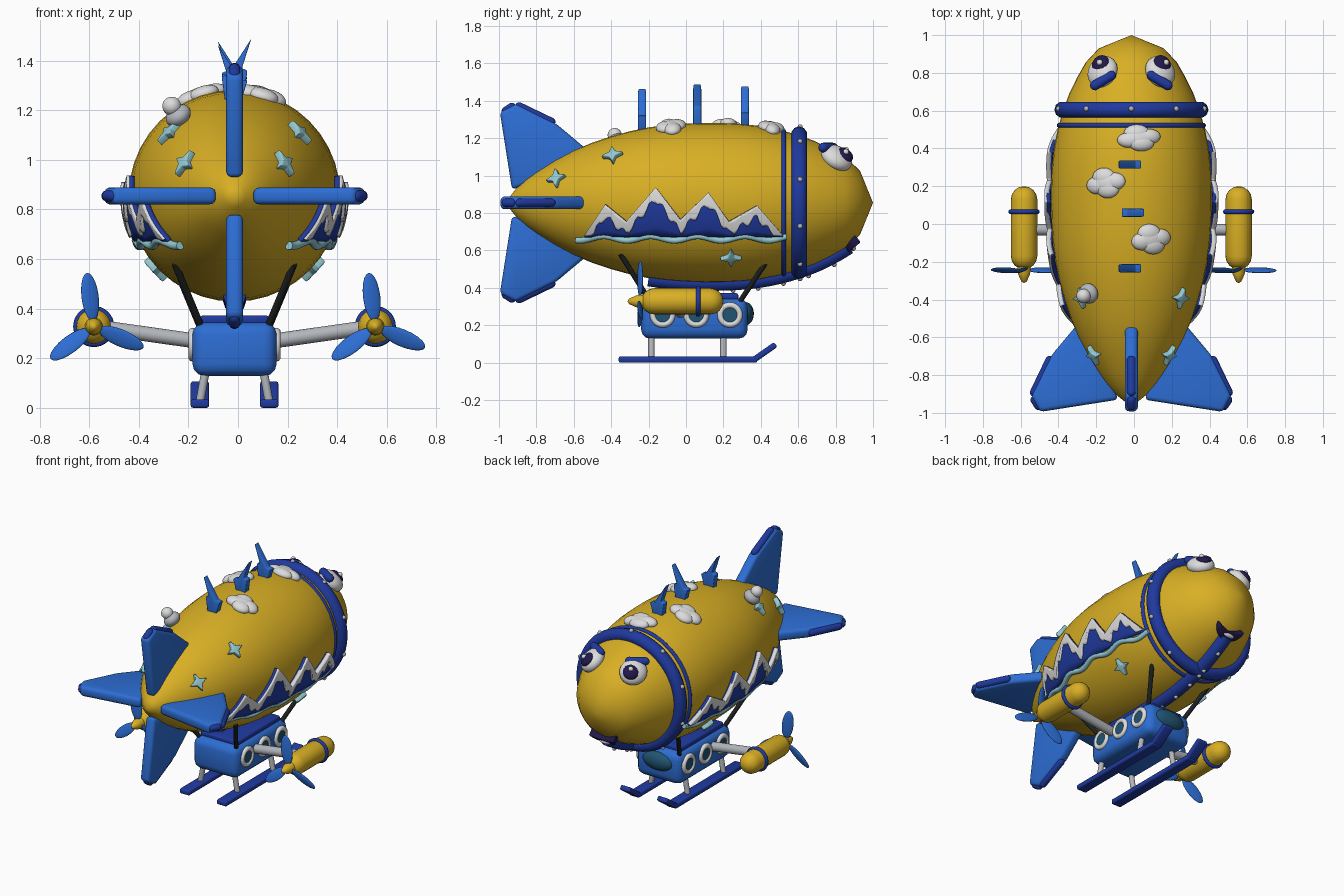
import bpy, bmesh, math
from math import sin, cos, pi, radians, sqrt
from mathutils import Matrix, Vector as V

if "Cube" in bpy.data.objects:
    bpy.data.objects.remove(bpy.data.objects["Cube"])

def material(name, *rgb):
    m = bpy.data.materials.new(name)
    m.use_nodes = True
    m.diffuse_color = (*rgb, 1)
    bsdf = next(n for n in m.node_tree.nodes if n.type == 'BSDF_PRINCIPLED')
    bsdf.inputs["Base Color"].default_value = (*rgb, 1)
    return m

YELLOW = material("golden yellow", .69, .43, .018)
BLUE = material("bright blue", .026, .155, .66)
DARK = material("dark blue", .014, .042, .35)
NAVY = material("ink navy", .015, .01, .07)
WHITE = material("white", .72, .72, .72)
SILVER = material("silver", .45, .47, .5)
CYAN = material("pale cyan", .3, .6, .66)
GLASS = material("teal glass", .015, .09, .17)
BLACK = material("black rope", .013, .016, .016)

CZ = .855          # height of the hull axis
X0 = -.014         # sideways offset of the whole airship
parts = []

def add(name, data, mat, mtx=None):
    ob = bpy.data.objects.new(name, data)
    bpy.context.scene.collection.objects.link(ob)
    data.materials.append(mat)
    ob.matrix_basis = mtx or Matrix()
    parts.append(ob)
    return ob

def finish(name, bm, mat, mtx=None, angle=40):
    bmesh.ops.remove_doubles(bm, verts=bm.verts, dist=1e-5)
    bmesh.ops.recalc_face_normals(bm, faces=bm.faces)
    me = bpy.data.meshes.new(name)
    bm.to_mesh(me)
    bm.free()
    for p in me.polygons:
        p.use_smooth = True
    me.set_sharp_from_angle(angle=radians(angle))
    return add(name, me, mat, mtx)

def frame(p, n, up=(0, 0, 1)):
    """Placement with local z along n and local y towards up."""
    n = V(n).normalized()
    x = V(up).cross(n)
    if x.length < .01:
        x = V((0, 1, 0)).cross(n)
    x.normalize()
    m = Matrix((x, n.cross(x), n)).transposed().to_4x4()
    return Matrix.Translation(V(p)) @ m

def sheet(name, rows, mat, thick=0, mtx=None, angle=40):
    bm = bmesh.new()
    grid = [[bm.verts.new(p) for p in r] for r in rows]
    for a, b in zip(grid, grid[1:]):
        for i in range(len(a) - 1):
            bm.faces.new((a[i], a[i + 1], b[i + 1], b[i]))
    ob = finish(name, bm, mat, mtx, angle)
    if thick:
        mod = ob.modifiers.new("thickness", 'SOLIDIFY')
        mod.thickness, mod.offset = thick, 0
    return ob

def lathe(name, prof, mat, mtx, n=24, angle=40):
    """Turn (height, radius) points around local z."""
    rows = [[(r * cos(2 * pi * k / n), r * sin(2 * pi * k / n), h)
             for k in range(n + 1)] for h, r in prof]
    return sheet(name, rows, mat, 0, mtx, angle)

def ring(name, R, r, mat, mtx, n=32):
    prof = [(r * sin(pi * k / 5), R + r * cos(pi * k / 5)) for k in range(11)]
    return lathe(name, prof, mat, mtx, n, 60)

def rod(name, a, b, r, mat, cap=0):
    L = (V(b) - V(a)).length
    arc = [(1 - cos(pi * k / 8), sin(pi * k / 8)) for k in range(5)]
    if cap:
        prof = [(r * h, r * q) for h, q in arc] + [(L - r * h, r * q) for h, q in arc[::-1]]
    else:
        prof = [(0, 0), (0, r), (L, r), (L, 0)]
    return lathe(name, prof, mat, frame(a, V(b) - V(a)), 20)

def ball(name, size, mat, mtx):
    bm = bmesh.new()
    bmesh.ops.create_uvsphere(bm, u_segments=20, v_segments=12, radius=1)
    bmesh.ops.scale(bm, vec=size, verts=bm.verts)
    return finish(name, bm, mat, mtx, 60)

def box(name, lo, hi, mat, bevel=.01, mtx=None):
    bm = bmesh.new()
    bmesh.ops.create_cube(bm, size=1)
    for v in bm.verts:
        v.co = [(a + b) / 2 + c * (b - a) for a, b, c in zip(lo, hi, v.co)]
    bmesh.ops.bevel(bm, geom=bm.edges[:], offset=bevel, segments=3, profile=.5, affect='EDGES')
    return finish(name, bm, mat, mtx)

def prism(name, pts, thick, mat, mtx, bevel=0):
    bm = bmesh.new()
    f = bm.faces.new([bm.verts.new((x, y, -thick / 2)) for x, y in pts])
    new = bmesh.ops.extrude_face_region(bm, geom=[f])["geom"]
    bmesh.ops.translate(bm, vec=(0, 0, thick), verts=[g for g in new if isinstance(g, bmesh.types.BMVert)])
    if bevel:
        bmesh.ops.bevel(bm, geom=bm.edges[:], offset=bevel, segments=3, profile=.5, affect='EDGES')
    return finish(name, bm, mat, mtx)

def tube(name, pts, r, mat):
    cu = bpy.data.curves.new(name, 'CURVE')
    cu.dimensions, cu.bevel_depth, cu.bevel_resolution, cu.use_fill_caps = '3D', r, 3, True
    sp = cu.splines.new('POLY')
    sp.points.add(len(pts) - 1)
    for q, p in zip(sp.points, pts):
        q.co = (*p, 1)
    return add(name, cu, mat)

# Hull outline: (y, radius), smoothly interpolated
HULL = [(-.965, 0), (-.9, .085), (-.8, .165), (-.6, .28), (-.4, .355), (-.2, .403), (0, .423),
        (.2, .426), (.4, .41), (.6, .362), (.78, .285), (.93, .172), (1, 0)]

def slope(i):
    a, b = HULL[max(i - 1, 0)], HULL[min(i + 1, len(HULL) - 1)]
    return (b[1] - a[1]) / (b[0] - a[0])

def radius(y):
    i = max(k for k in range(len(HULL) - 1) if HULL[k][0] <= y or k == 0)
    (a, p), (b, q) = HULL[i], HULL[i + 1]
    d, t = b - a, (y - a) / (b - a)
    return ((1 + 2 * t) * p + t * d * slope(i)) * (1 - t) ** 2 + ((3 - 2 * t) * q + (t - 1) * d * slope(i + 1)) * t * t

def on_hull(y, ang, lift=0):
    """Placement on the hull; ang runs from the top towards +x."""
    r, g = radius(y), (radius(y + .01) - radius(y - .01)) / .02
    n = V((sin(ang), -g, cos(ang))).normalized()
    return frame(V((r * sin(ang), y, CZ + r * cos(ang))) + n * lift, n, (0, 1, 0))

def side_point(s, y, z, lift):
    return (s * sqrt((radius(y) + lift) ** 2 - (z - CZ) ** 2), y, z)

prof = []
for (a, p), (b, q) in zip(HULL, HULL[1:]):
    prof += [(a, p), ((a + b) / 2, radius((a + b) / 2) if b < 1 else (p + q) / 2)]
lathe("hull", prof + [HULL[-1]], YELLOW, frame((0, 0, CZ), (0, 1, 0)), 40)

# Collar rings, keel and rivets
ring("collar", .364, .044, DARK, frame((0, .605, CZ), (0, 1, 0)), 48)
ring("thin_collar", .382, .013, DARK, frame((0, .522, CZ), (0, 1, 0)), 48)
for k in range(10):
    a = radians(18 + 36 * k)
    ball("collar_rivet", (.014,) * 3, SILVER, Matrix.Translation((.405 * cos(a), .61, CZ + .405 * sin(a))))
tube("keel", [on_hull(-.2 + k * .0535, pi).translation for k in range(21)], .046, DARK)
for k in range(8):
    ball("keel_rivet", (.013,) * 3, SILVER, on_hull(-.14 + k * .13, pi, .045))

# Tail fins with dark tips
fin = [(-.5, .22), (-.53, .285), (-.695, .423), (-.91, .53), (-.995, .485), (-.93, .07)]
for k in range(4):
    m = Matrix.Translation((0, 0, CZ)) @ Matrix.Rotation(k * pi / 2, 4, 'Y') @ frame((0, 0, 0), (1, 0, 0))
    prism("tail_fin", fin, .068, BLUE, m, .022)
    tip = [m @ V((y, r, 0)) for y, r in [(-.7, .422), (-.912, .524), (-.982, .478)]]
    rod("fin_tip", tip[0], tip[1], .023, DARK, 1)
    rod("fin_tip_back", tip[1], tip[2], .023, DARK, 1)

# Face
for s in (-1, 1):
    eye = on_hull(.8, s * radians(32.5), .012)
    ball("eye", (.085, .09, .055), WHITE, eye)
    ball("pupil", (.05, .052, .026), NAVY, eye @ Matrix.Translation((0, .026, .038)))
    ball("eye_glint", (.016,) * 3, WHITE, eye @ Matrix.Translation((.01, .022, .062)))
    rod("brow", (s * .085, .8, 1.15), (s * .215, .72, 1.15), .026, DARK, 1)
mouth = on_hull(.885, pi) @ Matrix.Rotation(pi, 4, 'Z')
smile = [(.095 * cos(a), .045 - .095 * sin(a)) for a in [pi * k / 12 for k in range(13)]]
smile += [(-.05, .025), (0, .012), (.05, .025)]
mouth = frame(mouth.translation, mouth.col[2].to_3d(), (0, 0, 1))
prism("mouth", smile, .05, NAVY, mouth, .006)
ball("teeth", (.04, .014, .014), WHITE, mouth @ Matrix.Translation((0, -.008, .024)))

# Painted mountains, snow caps, wave and stars on both flanks
RIDGE = [(-.54, .685), (-.43, .845), (-.32, .754), (-.16, .936), (-.03, .765),
         (.12, .91), (.23, .754), (.38, .84), (.515, .685)]

def ridge(y):
    for (a, p), (b, q) in zip(RIDGE, RIDGE[1:]):
        if y <= b:
            return p + (q - p) * (y - a) / (b - a)
    return RIDGE[-1][1]

def snow(y):
    return max(.682, ridge(y) - .062 + .02 * sin(y * 90))

ys = sorted([p[0] for p in RIDGE] + [-.535 + k * .0147 for k in range(72)])
star = [(r * cos(k * pi / 4), r * sin(k * pi / 4)) for k in range(8) for r in [.06 if k % 2 == 0 else .024]]
for s in (-1, 1):
    def band(low, lift):
        return [[side_point(s, y, low(y) + (ridge(y) - low(y)) * t / 5, lift) for t in range(6)] for y in ys]
    sheet("mountains", band(lambda y: .675, .012), DARK, .02)
    sheet("snow_caps", band(snow, .022), WHITE, .024)
    tube("wave", [side_point(s, y, .665 + .012 * sin(y * 25), .01)
                  for y in [-.585 + k * .019 for k in range(60)]], .017, CYAN)
    for y, a in [(-.69, 57), (-.39, 46), (.24, 133)]:
        prism("star", star, .035, CYAN, on_hull(y, s * radians(a), .008), .006)

# Clouds and beacon on the back
for x, y, w, d in [(.04, .455, .115, .075), (-.134, .217, .105, .085), (.104, -.08, .105, .085)]:
    for dx, dy, k in [(0, 0, .75), (-.45, -.15, .55), (.45, .1, .55), (.1, -.35, .6), (-.1, .35, .6)]:
        yy = y + dy * d
        ball("cloud", (w * k, d * k, .032), WHITE, on_hull(yy, math.asin((x + dx * w) / radius(yy)), .004))
beacon = on_hull(-.36, radians(-35))
ball("beacon_base", (.055, .055, .04), SILVER, beacon @ Matrix.Translation((0, 0, .03)))
ball("beacon_lamp", (.038, .038, .038), WHITE, beacon @ Matrix.Translation((0, 0, .078)))

# Lightning bolts along the spine
bolt = [(-.035, 1.23), (.02, 1.23), (.052, 1.335), (.022, 1.34), (-.068, 1.48), (-.03, 1.36), (-.052, 1.35)]
for y, s, dz in [(-.235, 1, -.015), (.06, -1, .01), (.315, 1, 0)]:
    prism("lightning_bolt", [(s * x, z + dz) for x, z in bolt], .044, BLUE, frame((0, y, 0), (0, -1, 0)), .005)

# Gondola
box("gondola", (-.17, -.24, .128), (.17, .33, .345), BLUE, .05)
box("gondola_roof", (-.14, -.19, .335), (.14, .28, .372), DARK, .012)
ball("windshield", (.115, .045, .062), GLASS, Matrix.Translation((0, .318, .262)))
for s in (-1, 1):
    for y in (-.125, .055, .235):
        port = frame((s * .17, y, .255), (s, 0, 0))
        ring("porthole_rim", .052, .016, WHITE, port)
        lathe("porthole_glass", [(0, .05), (.008, .05), (.008, 0)], GLASS, port)
    rod("rope_back", (s * .24, -.35, .58), (s * .14, -.2, .34), .014, BLACK)
    rod("rope_front", (s * .24, .45, .57), (s * .14, .29, .33), .014, BLACK)
    # Landing skids
    box("skid", (s * .14 - .037, -.36, 0), (s * .14 + .037, .38, .034), DARK, .01)
    toe = Matrix.Translation((s * .14, .365, .017)) @ Matrix.Rotation(radians(35), 4, 'X')
    box("skid_toe", (-.037, -.01, -.016), (.037, .14, .016), DARK, .01, toe)
    for y in (-.185, .2):
        rod("skid_leg", (s * .14, y, .02), (s * .115, y, .16), .017, SILVER)
    # Engines and propellers
    x, z = s * .568, .328
    rod("engine_strut", (s * .16, -.03, .27), (x, -.03, z), .03, SILVER)
    rod("engine", (x, -.24, z), (x, .2, z), .07, YELLOW, 1)
    ring("engine_band", .07, .013, DARK, frame((x, .065, z), (0, 1, 0)))
    lathe("spinner", [(0, 0), (0, .036), (.04, .032), (.08, .014), (.088, 0)], YELLOW,
          frame((x, -.225, z), (0, -1, 0)))
    for k in range(3):
        m = frame((x, -.245, z), (0, -1, 0)) @ Matrix.Rotation(radians(97 + 120 * k), 4, 'Z')
        m = m @ Matrix.Translation((.12, 0, 0)) @ Matrix.Rotation(radians(20), 4, 'X')
        ball("propeller_blade", (.098, .037, .01), BLUE, m)

for ob in parts:
    ob.location.x += X0
